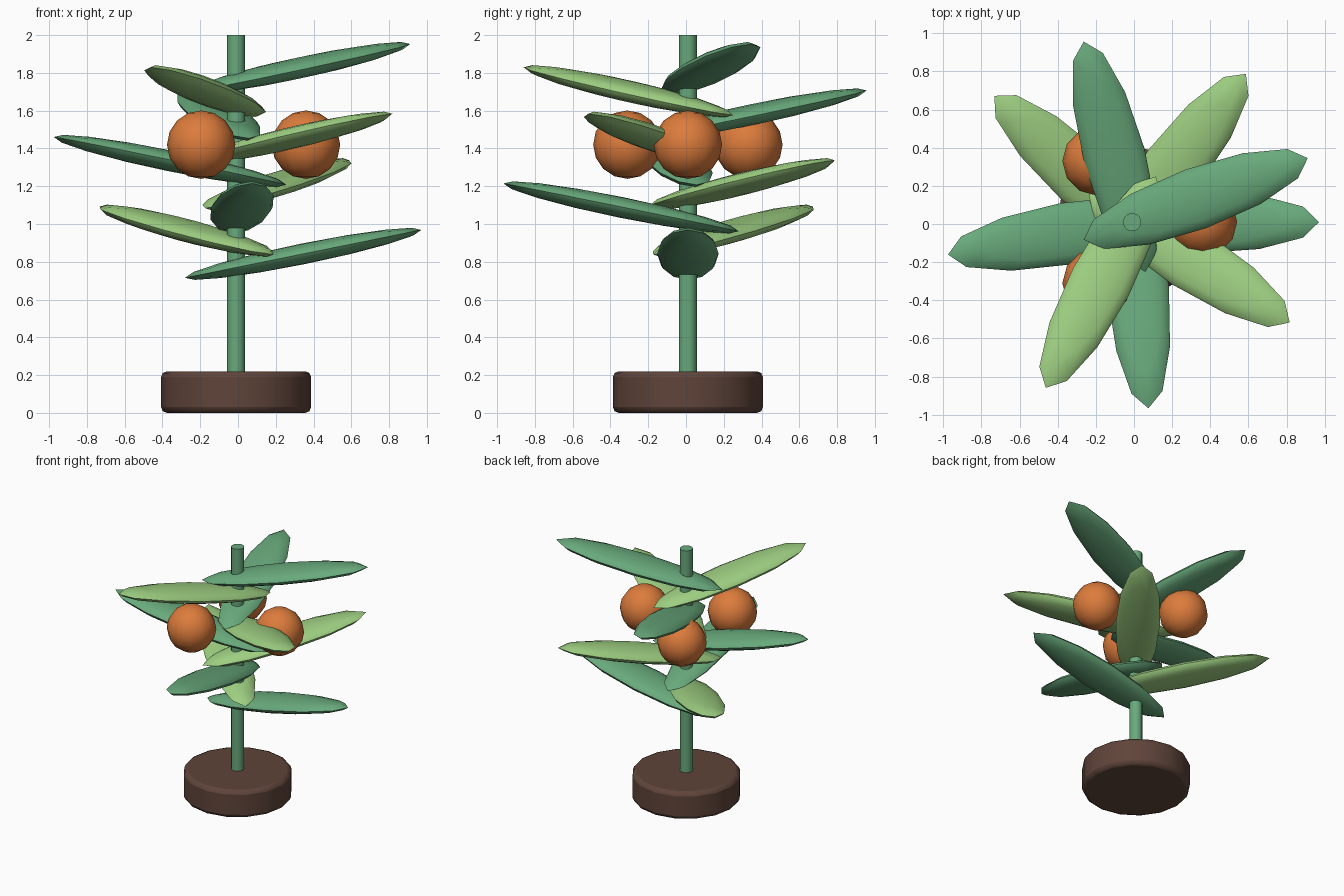
import bpy
from math import radians, cos, sin
from mathutils import Matrix

if "Cube" in bpy.data.objects:
    bpy.data.objects.remove(bpy.data.objects["Cube"], do_unlink=True)

CX, CY = -0.01, 0.01  # stem axis


def material(name, rgb):
    m = bpy.data.materials.new(name)
    m.use_nodes = True
    m.diffuse_color = (*rgb, 1)
    m.node_tree.nodes["Principled BSDF"].inputs["Base Color"].default_value = (*rgb, 1)
    return m


dark_green = material("dark green", (0.14, 0.40, 0.20))
light_green = material("light green", (0.34, 0.62, 0.22))
orange = material("orange", (0.72, 0.20, 0.045))
brown = material("brown", (0.115, 0.058, 0.042))


def finish(name, mat, angle=35):
    ob = bpy.context.object
    ob.name = name
    ob.data.materials.append(mat)
    bpy.ops.object.shade_smooth_by_angle(angle=radians(angle))
    return ob


def cylinder(name, mat, sides, radius, bottom, top):
    bpy.ops.mesh.primitive_cylinder_add(vertices=sides, radius=radius, depth=top - bottom,
                                        location=(CX, CY, (bottom + top) / 2))
    return finish(name, mat)


def ball(name, mat, matrix, angle=35):
    bpy.ops.mesh.primitive_uv_sphere_add(segments=12, ring_count=8, radius=1)
    bpy.context.object.data.transform(matrix)
    return finish(name, mat, angle)


# Base with rounded rims
base = cylinder("base", brown, 16, 0.397, 0, 0.22)
bevel = base.modifiers.new("rim", 'BEVEL')
bevel.width = 0.03
bevel.segments = 2
bevel.limit_method = 'ANGLE'
bevel.angle_limit = radians(40)

# Stem
cylinder("stem", dark_green, 12, 0.048, 0.2, 2.0)

# Leaves spiralling up the stem at the golden angle
for i in range(9):
    yaw = radians(137.5 * i)
    place = Matrix.Translation((CX + 0.355 * cos(yaw), CY + 0.355 * sin(yaw), 0.842 + 0.123 * i))
    turn = Matrix.Rotation(yaw, 4, 'Z') @ Matrix.Rotation(-0.2, 4, 'Y')
    shape = Matrix.Diagonal((0.638, 0.163, 0.055, 1))
    ball(f"leaf_{i + 1}", light_green if i % 2 else dark_green, place @ turn @ shape, 60)

# Three fruits around the stem
for i in range(3):
    a = radians(120 * i)
    place = Matrix.Translation((CX + 0.37 * cos(a), CY + 0.37 * sin(a), 1.42))
    ball(f"fruit_{i + 1}", orange, place @ Matrix.Scale(0.181, 4))
